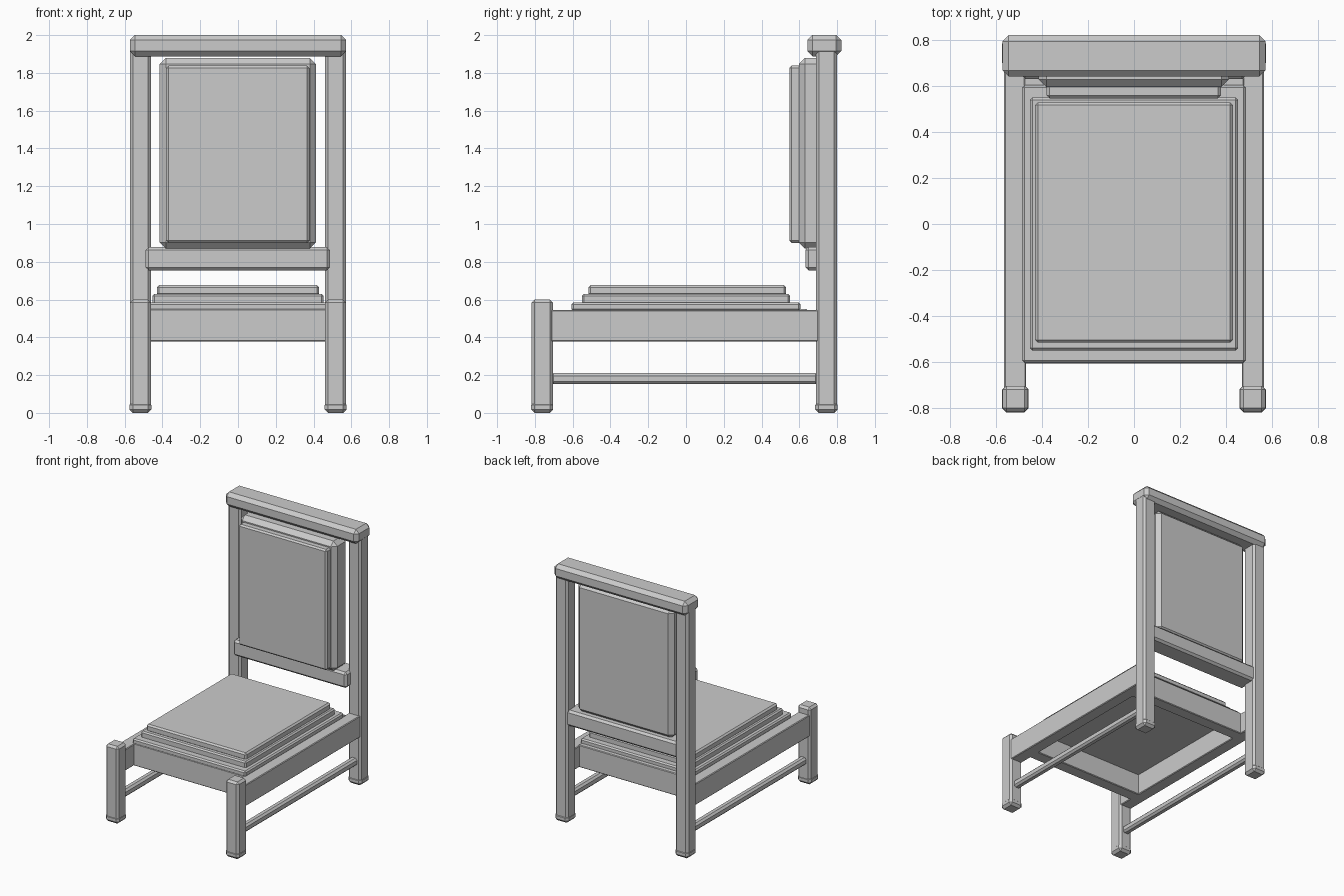
import bpy
import bmesh
import math

cube = bpy.data.objects.get("Cube")
if cube:
    bpy.data.objects.remove(cube, do_unlink=True)

grey = bpy.data.materials.new("plain_grey")
grey.use_nodes = True
GREY = (0.6, 0.6, 0.6, 1)
grey.diffuse_color = GREY
grey.node_tree.nodes["Principled BSDF"].inputs["Base Color"].default_value = GREY


def block(name, x, y, z, chamfer):
    """Chamfered box spanning the given (min, max) ranges."""
    spans = (x, y, z)
    bm = bmesh.new()
    bmesh.ops.create_cube(bm, size=1)
    for v in bm.verts:
        v.co = [(a + b) / 2 + c * (b - a) for (a, b), c in zip(spans, v.co)]
    bmesh.ops.bevel(bm, geom=bm.edges[:], offset=chamfer, segments=1,
                    affect='EDGES', clamp_overlap=True)
    mesh = bpy.data.meshes.new(name)
    bm.to_mesh(mesh)
    bm.free()
    mesh.materials.append(grey)
    obj = bpy.data.objects.new(name, mesh)
    bpy.context.collection.objects.link(obj)
    bpy.ops.object.select_all(action='DESELECT')
    obj.select_set(True)
    bpy.context.view_layer.objects.active = obj
    bpy.ops.object.shade_smooth_by_angle(angle=math.radians(30))


def pair(name, x, y, z, chamfer):
    """The same block on both sides of the chair."""
    block("left_" + name, x, y, z, chamfer)
    block("right_" + name, (-x[1], -x[0]), y, z, chamfer)


# Legs, posts and their feet
pair("front_leg", (0.461, 0.572), (-0.817, -0.705), (0.02, 0.6), 0.016)
pair("front_foot", (0.459, 0.575), (-0.82, -0.703), (0, 0.06), 0.018)
pair("rear_post", (0.461, 0.572), (0.687, 0.799), (0.02, 1.94), 0.016)
pair("rear_foot", (0.459, 0.575), (0.684, 0.803), (0, 0.06), 0.018)

# Seat frame and side stretchers
pair("side_rail", (0.47, 0.565), (-0.715, 0.7), (0.378, 0.545), 0.005)
pair("side_stretcher", (0.487, 0.543), (-0.715, 0.7), (0.152, 0.21), 0.014)
block("front_apron", (-0.48, 0.48), (-0.607, -0.51), (0.378, 0.551), 0.005)
block("rear_apron", (-0.48, 0.48), (0.545, 0.64), (0.378, 0.551), 0.005)

# Stepped seat cushion
block("seat_base", (-0.487, 0.487), (-0.605, 0.605), (0.54, 0.585), 0.01)
block("seat_middle", (-0.453, 0.453), (-0.55, 0.55), (0.575, 0.63), 0.01)
block("seat_top", (-0.43, 0.43), (-0.517, 0.53), (0.62, 0.677), 0.012)

# Backrest panel and rails
block("back_panel", (-0.415, 0.413), (0.597, 0.765), (0.87, 1.88), 0.033)
block("back_cushion", (-0.38, 0.378), (0.547, 0.62), (0.9, 1.838), 0.012)
block("lower_back_rail", (-0.49, 0.487), (0.632, 0.79), (0.755, 0.878), 0.016)
block("top_rail", (-0.573, 0.573), (0.642, 0.822), (1.888, 2.0), 0.027)
